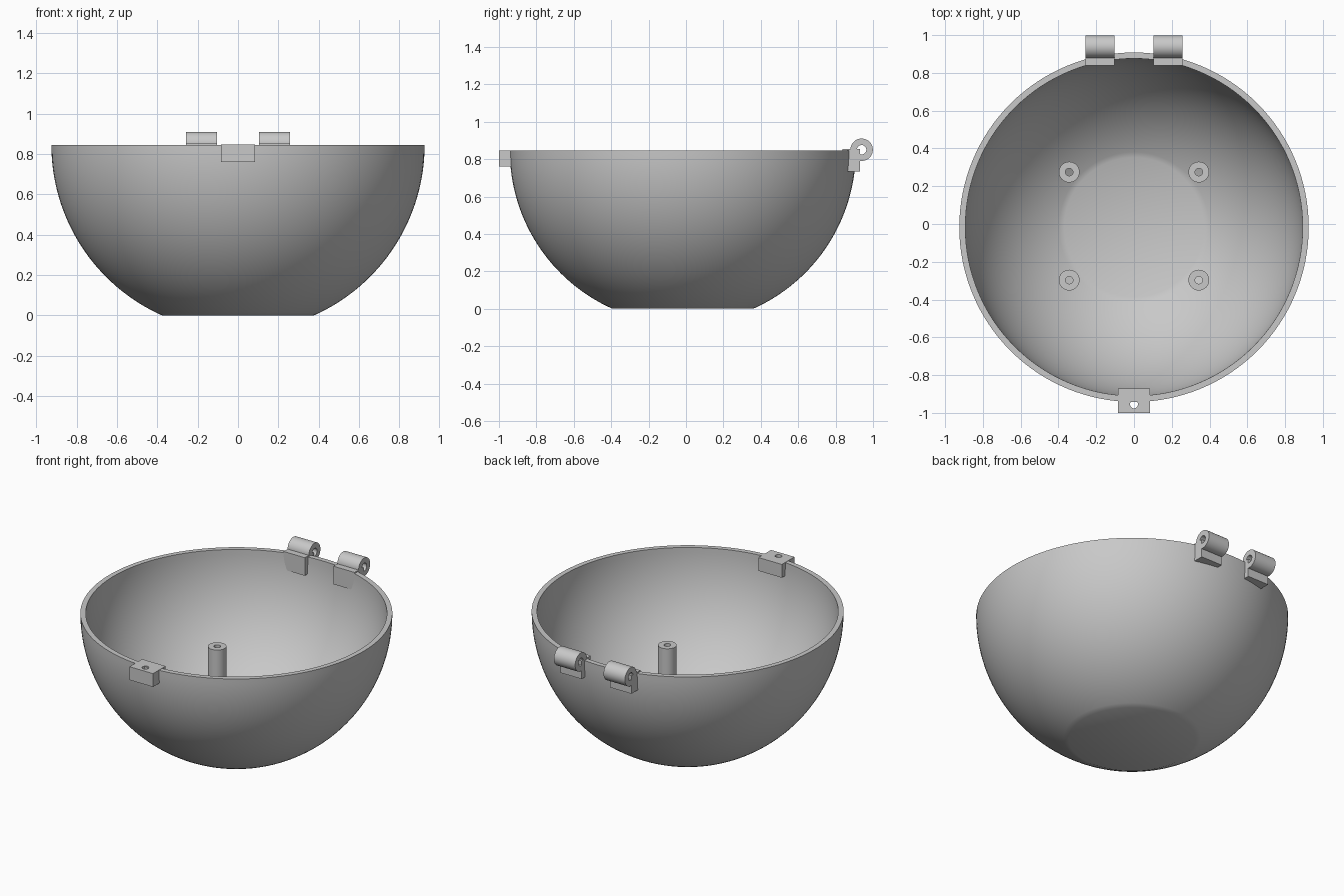
import bpy, bmesh, math
from mathutils import Matrix, Vector

if "Cube" in bpy.data.objects:
    bpy.data.objects.remove(bpy.data.objects["Cube"])

grey = bpy.data.materials.new("plain grey")
grey.diffuse_color = (0.58, 0.58, 0.58, 1)
grey.use_nodes = True
grey.node_tree.nodes["Principled BSDF"].inputs["Base Color"].default_value = grey.diffuse_color

CY, CZ = -0.017, 0.845          # centre of the sphere the bowl is cut from
R_OUT, R_IN = 0.925, 0.893


def finish(name, bm, smooth=True):
    bmesh.ops.remove_doubles(bm, verts=bm.verts, dist=1e-5)
    bmesh.ops.recalc_face_normals(bm, faces=bm.faces)
    mesh = bpy.data.meshes.new(name)
    bm.to_mesh(mesh)
    bm.free()
    obj = bpy.data.objects.new(name, mesh)
    bpy.context.collection.objects.link(obj)
    mesh.materials.append(grey)
    if smooth:
        bpy.ops.object.select_all(action='DESELECT')
        obj.select_set(True)
        bpy.context.view_layer.objects.active = obj
        bpy.ops.object.shade_smooth_by_angle(angle=math.radians(30))
    return obj


def lathe(profile, steps, closed=False):
    """Spin (radius, z) points about the z axis."""
    bm = bmesh.new()
    verts = [bm.verts.new((r, 0, z)) for r, z in profile]
    edges = [bm.edges.new(p) for p in zip(verts, verts[1:])]
    if closed:
        edges.append(bm.edges.new((verts[-1], verts[0])))
    bmesh.ops.spin(bm, geom=verts + edges, cent=(0, 0, 0), axis=(0, 0, 1),
                   angle=math.tau, steps=steps, use_duplicate=False)
    bmesh.ops.remove_doubles(bm, verts=bm.verts, dist=1e-5)
    return bm


def box(name, lo, hi):
    lo, hi = Vector(lo), Vector(hi)
    bm = bmesh.new()
    bmesh.ops.create_cube(bm, size=1, matrix=Matrix.Translation((lo + hi) / 2)
                          @ Matrix.Diagonal((*(hi - lo), 1)))
    return finish(name, bm, False)


def arc(radius, z_bottom, n=32):
    end = math.asin((CZ - z_bottom) / radius)
    return [(radius * math.cos(end * i / n), CZ - radius * math.sin(end * i / n))
            for i in range(n + 1)]


# Bowl shell with a flat foot and a flat inner floor
floor = 0.032
profile = [(0, 0)] + arc(R_OUT, 0)[::-1] + arc(R_IN, floor) + [(0, floor)]
bm = lathe(profile, 128)
bmesh.ops.translate(bm, verts=bm.verts, vec=(0, CY, 0))
finish("bowl", bm)

# Four hollow screw posts whose feet follow the curved wall
for x in (-0.343, 0.343):
    for y in (-0.297, 0.275):
        bm = lathe([(0.055, 0), (0.055, 0.425), (0.02, 0.425), (0.02, 0)], 32, True)
        bmesh.ops.translate(bm, verts=bm.verts, vec=(x, y, 0))
        for v in bm.verts:
            if v.co.z < 0.01:
                r2 = v.co.x ** 2 + (v.co.y - CY) ** 2
                v.co.z = CZ - math.sqrt(0.909 ** 2 - r2)
        finish("screw_post", bm)

# Front latch tab with a vertical pin hole
latch = box("latch_tab", (-0.085, -1.0, 0.76), (0.085, -0.87, 0.847))
bm = bmesh.new()
bmesh.ops.create_cone(bm, cap_ends=True, segments=32, radius1=0.021, radius2=0.021,
                      depth=0.4, matrix=Matrix.Translation((0, -0.955, 0.8)))
cutter = finish("pin_hole_cutter", bm, False)
cutter.hide_render = True
cutter.hide_viewport = True
cut = latch.modifiers.new("pin_hole", 'BOOLEAN')
cut.operation = 'DIFFERENCE'
cut.solver = 'EXACT'
cut.object = cutter

# Rear hinges: a block through the wall and a hollow barrel
for x0, x1 in ((-0.257, -0.103), (0.103, 0.257)):
    box("hinge_block", (x0, 0.838, 0.735), (x1, 0.931, 0.853))
    w = (x1 - x0) / 2
    bm = lathe([(0.06, -w), (0.06, w), (0.025, w), (0.025, -w)], 40, True)
    bmesh.ops.transform(bm, verts=bm.verts,
                        matrix=Matrix.Translation(((x0 + x1) / 2, 0.939, 0.85))
                        @ Matrix.Rotation(math.pi / 2, 4, 'Y'))
    finish("hinge_barrel", bm)
